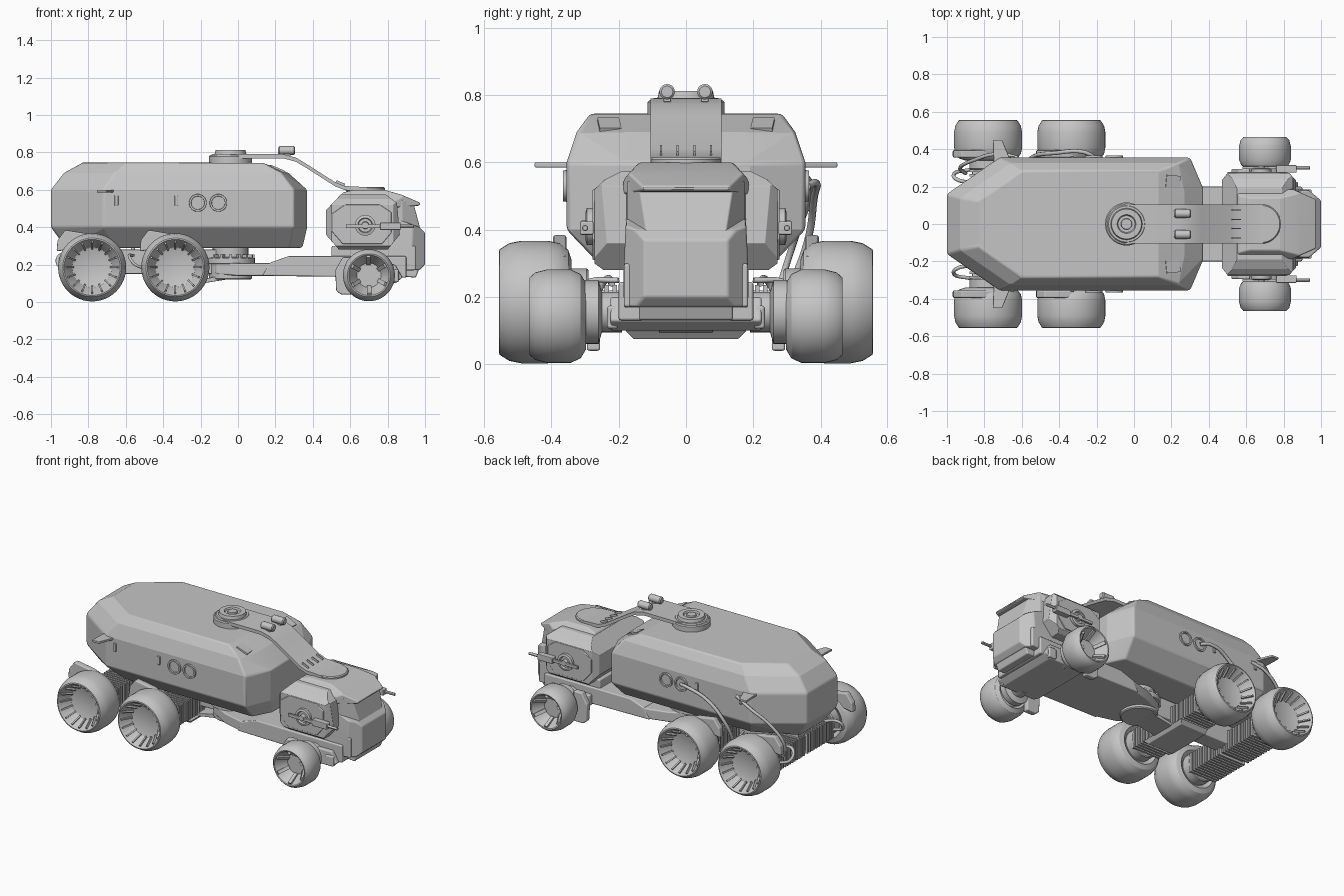
import bpy, bmesh, math
from mathutils import Matrix, Vector

if "Cube" in bpy.data.objects:
    bpy.data.objects.remove(bpy.data.objects["Cube"])

GREY = (0.56, 0.56, 0.56, 1)
mat = bpy.data.materials.new("hull grey")
mat.use_nodes = True
mat.diffuse_color = GREY
mat.node_tree.nodes["Principled BSDF"].inputs["Base Color"].default_value = GREY


def finish(name, bm, bevel=0, mirror=False, angle=30):
    bmesh.ops.recalc_face_normals(bm, faces=bm.faces)
    me = bpy.data.meshes.new(name)
    bm.to_mesh(me)
    bm.free()
    ob = bpy.data.objects.new(name, me)
    bpy.context.collection.objects.link(ob)
    me.materials.append(mat)
    bpy.ops.object.select_all(action="DESELECT")
    ob.select_set(True)
    bpy.context.view_layer.objects.active = ob
    bpy.ops.object.shade_smooth_by_angle(angle=math.radians(angle))
    if bevel:
        m = ob.modifiers.new("bevel", "BEVEL")
        m.width, m.segments, m.limit_method, m.harden_normals = bevel, 2, "ANGLE", True
    if mirror:
        ob.modifiers.new("mirror", "MIRROR").use_axis = (False, True, False)
    return ob


def both(half):
    """Complete a half outline (pairs ending in y) across the centre plane."""
    return half + [(a, -b) for a, b in reversed(half)]


def block(name, side, plan=None, section=None, y=None, bevel=0.008, mirror=False):
    """Solid common to a side (x,z), a plan (x,y) and a section (z,y) outline, all convex."""
    bm = bmesh.new()
    bmesh.ops.create_cube(bm, size=6)
    clips = [(side, 0, 2)]
    if y:
        clips.append(([(-2, y[0]), (2, y[0]), (2, y[1]), (-2, y[1])], 0, 1))
    if plan:
        clips.append((plan, 0, 1))
    if section:
        clips.append((section, 2, 1))
    for poly, a, b in clips:
        pts = []
        for p in poly:
            v = Vector((0, 0, 0))
            v[a], v[b] = p
            pts.append(v)
        mid = sum(pts, Vector()) / len(pts)
        for p, q in zip(pts, pts[1:] + pts[:1]):
            d = q - p
            n = Vector((0, 0, 0))
            n[a], n[b] = d[b], -d[a]
            if n.dot(p - mid) < 0:
                n = -n
            bmesh.ops.bisect_plane(bm, geom=bm.verts[:] + bm.edges[:] + bm.faces[:], dist=1e-5,
                                   plane_co=p, plane_no=n.normalized(), clear_outer=True)
            rim = [e for e in bm.edges if e.is_boundary]
            if rim:
                bmesh.ops.edgeloop_fill(bm, edges=rim)
    return finish(name, bm, bevel, mirror, 12)


def box(name, x, y, z, bevel=0.006, mirror=False):
    return block(name, [(x[0], z[0]), (x[1], z[0]), (x[1], z[1]), (x[0], z[1])],
                 y=y, bevel=bevel, mirror=mirror)


def lathe(name, profile, loc, axis="Z", n=40, mirror=False):
    """Turn a (radius, height) profile about an axis through loc."""
    turn = {"Z": Matrix(), "Y": Matrix.Rotation(-math.pi / 2, 4, "X"),
            "X": Matrix.Rotation(math.pi / 2, 4, "Y")}[axis]
    bm = bmesh.new()
    rings = [[bm.verts.new((r * math.cos(t * math.tau / n), r * math.sin(t * math.tau / n), h))
              for t in range(n)] for r, h in profile]
    for lo, hi in zip(rings, rings[1:]):
        for i in range(n):
            bm.faces.new((lo[i - 1], lo[i], hi[i], hi[i - 1]))
    bmesh.ops.remove_doubles(bm, verts=bm.verts, dist=1e-5)
    bm.transform(Matrix.Translation(loc) @ turn)
    return finish(name, bm, 0, mirror)


def disc(name, r, h, loc, axis="Z", c=0.006, mirror=False, n=40):
    return lathe(name, [(0, 0), (r - c, 0), (r, c), (r, h - c), (r - c, h), (0, h)],
                 loc, axis, n, mirror)


def bars(name, placed, mirror=False):
    """Many small boxes in one object; each is a matrix and a size."""
    bm = bmesh.new()
    for m, size in placed:
        bmesh.ops.create_cube(bm, size=1, matrix=m @ Matrix.Diagonal((*size, 1)))
    return finish(name, bm, 0, mirror)


def pipe(name, pts, r=0.009):
    cu = bpy.data.curves.new(name, "CURVE")
    cu.dimensions, cu.bevel_depth, cu.bevel_resolution, cu.resolution_u = "3D", r, 2, 6
    s = cu.splines.new("BEZIER")
    s.bezier_points.add(len(pts) - 1)
    for bp, p in zip(s.bezier_points, pts):
        bp.co, bp.handle_left_type, bp.handle_right_type = p, "AUTO", "AUTO"
    cu.materials.append(mat)
    bpy.context.collection.objects.link(bpy.data.objects.new(name, cu))


at, spin = Matrix.Translation, Matrix.Rotation

# Main tank: hull around a stack of plan outlines
waist = [(-1, 0.16), (-0.72, 0.355), (0.3, 0.355), (0.37, 0.19)]
levels = {0.29: [(-0.92, 0.12), (-0.65, 0.25), (0.28, 0.25), (0.345, 0.13)], 0.4: waist, 0.6: waist,
          0.69: [(-0.93, 0.14), (-0.66, 0.325), (0.235, 0.325), (0.27, 0.17)],
          0.745: [(-0.83, 0.12), (-0.6, 0.285), (0.13, 0.285)]}
bm = bmesh.new()
for z, half in levels.items():
    for x, y in both(half):
        bm.verts.new((x, y, z))
bmesh.ops.convex_hull(bm, input=bm.verts)
bmesh.ops.dissolve_limit(bm, angle_limit=0.06, verts=bm.verts, edges=bm.edges)
finish("tank", bm, 0.012, angle=12)
for i, x in enumerate((-0.215, -0.105)):
    lathe(f"port_ring_{i}", [(0.034, -0.01), (0.036, 0.008), (0.046, 0.008), (0.048, -0.01)],
          (x, 0.357, 0.53), "Y", 32, True)
for i, x in enumerate((-0.65, -0.33)):
    box(f"side_latch_{i}", (x - 0.01, x + 0.01), (0.345, 0.364), (0.515, 0.57), 0.004, True)
bars("tank_lamps", [(at((0.205, 0.228, 0.706)) @ spin(-0.1, 4, "Z") @ spin(0.4, 4, "Y"),
                     (0.08, 0.065, 0.025))], True)

# Side fins on the tank
block("fin", [(-0.76, 0.585), (-0.65, 0.585), (-0.65, 0.6), (-0.76, 0.6)],
      [(-0.755, 0.45), (-0.705, 0.45), (-0.66, 0.34), (-0.75, 0.32)], bevel=0.004, mirror=True)

# Top swing arm with its pivot, lamps and roof mount
disc("pivot_base", 0.115, 0.05, (-0.04, 0, 0.735))
disc("arm_end_rear", 0.102, 0.022, (-0.04, 0, 0.77))
lathe("pivot_cap", [(0.085, 0.79), (0.08, 0.812), (0.05, 0.812), (0.045, 0.802), (0.03, 0.802),
                    (0.028, 0.812), (0, 0.812)], (-0.04, 0, 0))
bm = bmesh.new()
path = [(-0.04, 0.79), (0.24, 0.79), (0.31, 0.772), (0.36, 0.742), (0.52, 0.64), (0.57, 0.62), (0.69, 0.614)]
loops = [[bm.verts.new((x, y, z + dz)) for y, dz in ((-0.105, 0), (0.105, 0), (0.105, -0.022), (-0.105, -0.022))]
         for x, z in path]
for a, b in zip(loops, loops[1:]):
    for i in range(4):
        bm.faces.new((a[i - 1], a[i], b[i], b[i - 1]))
bm.faces.new(loops[0])
bm.faces.new(loops[-1])
finish("swing_arm", bm)
disc("arm_end_front", 0.105, 0.025, (0.68, 0, 0.59))
bars("arm_ribs", [(at((0.545, y, 0.63)) @ spin(0.4, 4, "Y"), (0.05, 0.006, 0.025))
                  for y in (-0.075, -0.025, 0.025, 0.075)])
disc("arm_lamps", 0.023, 0.09, (0.215, 0.056, 0.81), "X", mirror=True, n=20)
box("lamp_feet", (0.24, 0.28), (0.045, 0.067), (0.78, 0.8), 0.002, True)

# Cabin with side pods
block("cabin_pod", [(0.47, 0.36), (0.47, 0.49), (0.55, 0.575), (0.79, 0.575), (0.85, 0.53),
                    (0.865, 0.36), (0.8, 0.28), (0.54, 0.28)],
      both([(0.47, 0.235), (0.5, 0.272), (0.83, 0.272), (0.865, 0.235)]),
      both([(0.28, 0.245), (0.3, 0.272), (0.52, 0.272), (0.55, 0.24), (0.575, 0.19)]))
block("pod_plate", [(0.5, 0.38), (0.5, 0.47), (0.57, 0.52), (0.76, 0.52), (0.82, 0.48),
                    (0.82, 0.37), (0.77, 0.31), (0.56, 0.31)], y=(0.26, 0.278), bevel=0.004, mirror=True)
block("nose", [(0.78, 0.17), (0.97, 0.17), (1, 0.2), (1, 0.37), (0.97, 0.4), (0.78, 0.47)],
      both([(0.78, 0.188), (0.93, 0.185), (1, 0.125)]),
      both([(0.17, 0.178), (0.21, 0.188), (0.4, 0.18), (0.47, 0.175)]))
block("windscreen", [(0.7, 0.38), (0.975, 0.39), (0.935, 0.54), (0.7, 0.56)],
      both([(0.7, 0.185), (0.88, 0.175), (0.98, 0.115)]), bevel=0.004)
block("roof", [(0.5, 0.5), (0.56, 0.585), (0.62, 0.6), (0.78, 0.6), (0.87, 0.575), (0.975, 0.53),
               (0.97, 0.515), (0.85, 0.505)],
      both([(0.5, 0.19), (0.84, 0.19), (0.975, 0.13)]),
      both([(0.5, 0.19), (0.55, 0.185), (0.6, 0.14)]))
block("cabin_floor", [(0.5, 0.2), (0.5, 0.3), (0.95, 0.3), (0.95, 0.17), (0.6, 0.16)], y=(-0.185, 0.185))
block("bumper", [(0.84, 0.18), (0.84, 0.14), (0.95, 0.13), (0.97, 0.18)], y=(-0.14, 0.14))

# Side tool on each pod
lathe("tool_wheel", [(0, 0), (0.055, 0), (0.055, 0.02), (0.04, 0.024), (0.036, 0.012), (0.02, 0.012),
                     (0.018, 0.035), (0, 0.035)], (0.68, 0.275, 0.41), "Y", 24, True)
box("tool_bar", (0.58, 0.84), (0.293, 0.308), (0.395, 0.415), 0.003, True)
box("tool_body", (0.76, 0.87), (0.275, 0.315), (0.385, 0.425), 0.005, True)
disc("tool_tip", 0.009, 0.09, (0.85, 0.3, 0.405), "X", 0.002, True, 12)

# Chassis and turntable
block("chassis_neck", [(-0.12, 0.15), (0, 0.14), (0.3, 0.14), (0.3, 0.208), (-0.12, 0.208)],
      both([(-0.12, 0.09), (0.02, 0.16), (0.17, 0.2), (0.3, 0.2)]))
block("chassis", [(0.13, 0.14), (0.9, 0.13), (0.9, 0.245), (0.27, 0.245), (0.17, 0.21)], y=(-0.2, 0.2))
block("front_subframe", [(0.55, 0.13), (0.6, 0.1), (0.84, 0.1), (0.88, 0.13), (0.84, 0.2), (0.55, 0.2)],
      y=(-0.225, 0.225))
disc("turntable_low", 0.115, 0.09, (-0.04, 0, 0.12))
lathe("turntable", [(0.1, 0.2), (0.13, 0.205), (0.13, 0.235), (0.095, 0.24), (0.095, 0.3)], (-0.04, 0, 0))
bars("turntable_teeth", [(at((-0.04, 0, 0.243)) @ spin(i * math.tau / 16, 4, "Z") @ at((0.112, 0, 0)),
                         (0.03, 0.014, 0.02)) for i in range(16)])
block("belly_plate", [(-0.43, 0.075), (-0.24, 0.075), (-0.22, 0.1), (-0.43, 0.1)],
      section=both([(0.075, 0.155), (0.1, 0.18)]), bevel=0.003)
block("belly_neck", [(-0.25, 0.09), (0, 0.13), (0, 0.16), (-0.25, 0.11)], y=(-0.08, 0.08), bevel=0.003)
box("rear_spine", (-0.86, -0.1), (-0.055, 0.055), (0.15, 0.28))

# Wheels and ribbed axles
REAR = (-0.78, -0.335)
tyre = [(0, 0.02), (0.1, 0.02), (0.125, 0), (0.155, 0.01), (0.175, 0.035), (0.182, 0.07), (0.182, 0.15),
        (0.175, 0.185), (0.157, 0.214), (0.15, 0.216), (0.145, 0.21), (0.107, 0.14), (0.1, 0.136), (0, 0.136)]
for i, x in enumerate(REAR):
    hub = at((x, 0, 0.185))
    lathe(f"rear_wheel_{i}", tyre, (x, 0.34, 0.185), "Y", 48, True)
    bars(f"rear_spokes_{i}", [(hub @ spin(k * math.tau / 16, 4, "Y") @ at((0.122, 0.514, 0))
                               @ spin(1.08, 4, "Z"), (0.075, 0.018, 0.009)) for k in range(16)], True)
    disc(f"rear_hub_{i}", 0.1, 0.07, (x, 0.29, 0.185), "Y", mirror=True)
    bars(f"axle_ribs_{i}", [(at((x, 0.02 + 0.024 * k, 0.17)), (0.2, 0.013, 0.13)) for k in range(12)], True)
    box(f"axle_core_{i}", (x - 0.085, x + 0.085), (-0.32, 0.32), (0.12, 0.22))
    block(f"mudguard_{i}", [(x - 0.19, 0.27), (x - 0.185, 0.33), (x - 0.14, 0.39), (x - 0.1, 0.395),
                            (x - 0.02, 0.365), (x + 0.1, 0.345), (x + 0.1, 0.32)],
          y=(0.355, 0.395), mirror=True)

tyre = [(0, 0.02), (0.08, 0.02), (0.1, 0), (0.125, 0.015), (0.139, 0.045), (0.139, 0.115),
        (0.13, 0.15), (0.115, 0.167), (0.108, 0.165), (0.065, 0.09), (0, 0.09)]
lathe("front_wheel", tyre, (0.7, 0.298, 0.143), "Y", 48, True)
bars("front_spokes", [(at((0.7, 0, 0.143)) @ spin(k * math.tau / 6 + 0.5, 4, "Y") @ at((0.084, 0.425, 0))
                       @ spin(1.05, 4, "Z"), (0.08, 0.022, 0.022)) for k in range(6)], True)
lathe("front_hub", [(0, 0), (0.06, 0), (0.06, 0.06), (0.095, 0.07), (0.095, 0.11), (0.07, 0.13), (0, 0.13)],
      (0.7, 0.19, 0.155), "Y", 32, True)
block("mudflap", [(0.525, 0.06), (0.52, 0.17), (0.56, 0.24), (0.62, 0.24), (0.62, 0.04), (0.55, 0.04)],
      y=(0.255, 0.295), mirror=True)
box("steering_link", (0.8, 0.86), (0.2, 0.235), (0.105, 0.175), 0.01, True)

# Hoses and rear pipes
pipe("front_hose", [(-0.215, 0.36, 0.53), (-0.27, 0.385, 0.54), (-0.42, 0.38, 0.49), (-0.54, 0.36, 0.36),
                    (-0.57, 0.3, 0.2)], 0.011)
pipe("rear_hose", [(-0.62, 0.355, 0.56), (-0.72, 0.375, 0.52), (-0.86, 0.34, 0.42), (-0.93, 0.3, 0.3),
                   (-0.9, 0.27, 0.2)], 0.01)
for s in (1, -1):
    pipe("rear_pipe", [(-0.86, 0.22 * s, 0.24), (-0.95, 0.24 * s, 0.25), (-0.96, 0.27 * s, 0.2),
                       (-0.88, 0.29 * s, 0.16)], 0.01)
    pipe("side_cable", [(-0.56, 0.2 * s, 0.25), (-0.58, 0.3 * s, 0.24), (-0.55, 0.32 * s, 0.2),
                        (-0.5, 0.3 * s, 0.18)], 0.008)
